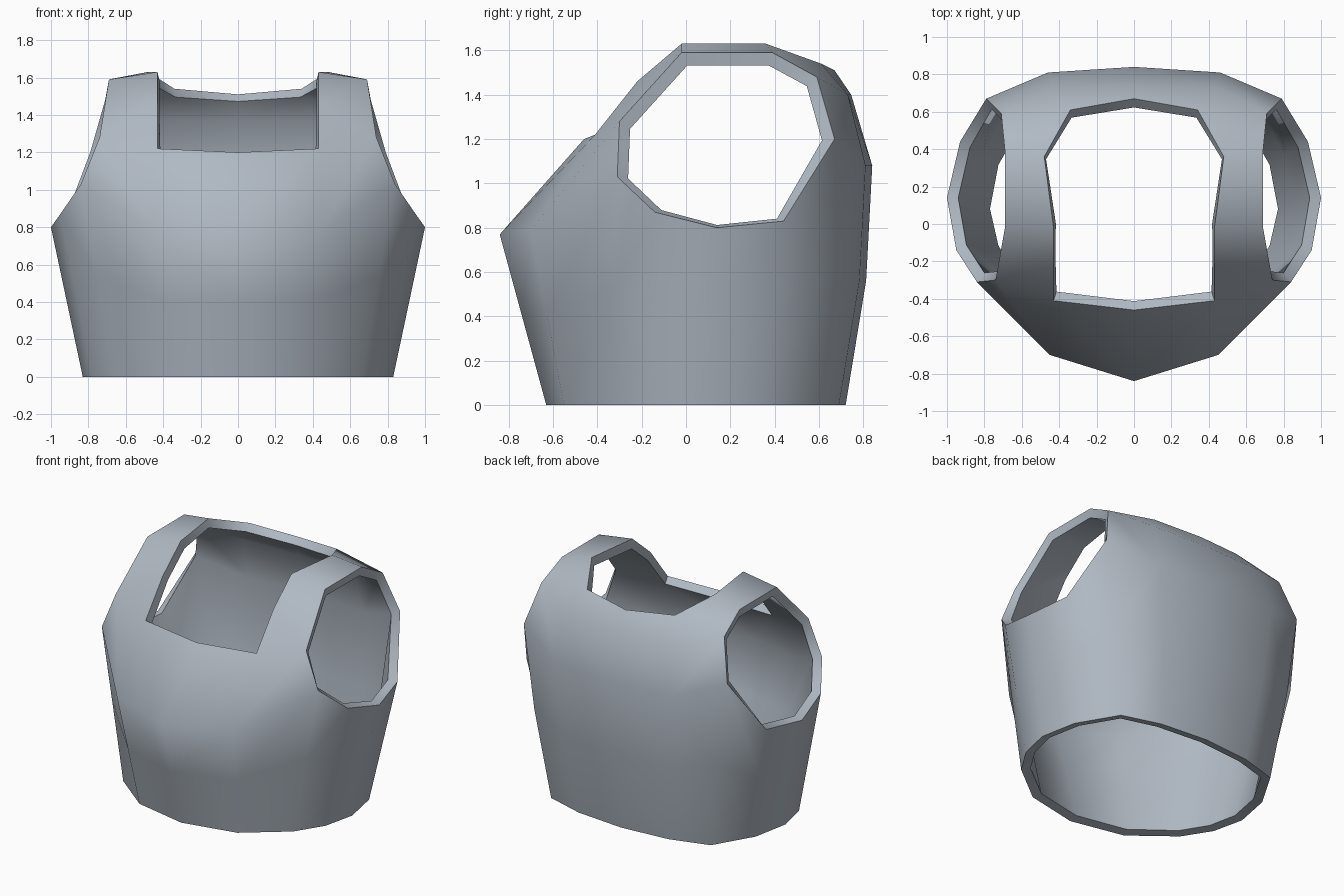
import bpy
import bmesh
from math import radians
from mathutils import Vector

default_cube = bpy.data.objects.get("Cube")
if default_cube:
    bpy.data.objects.remove(default_cube, do_unlink=True)

SHELL_THICKNESS = 0.06
BACK_BULGE = 0.03

# Steel blue-grey material for the whole garment
steel = bpy.data.materials.new("blue_grey")
steel.use_nodes = True
colour = (0.43, 0.48, 0.54, 1)
steel.diffuse_color = colour
steel.node_tree.nodes["Principled BSDF"].inputs["Base Color"].default_value = colour

bm = bmesh.new()


def add_points(points):
    """Add a row of vertices and return them in order."""
    return [bm.verts.new(Vector(point)) for point in points]


def bridge(lower, upper):
    """Join two rows of equal length with quads."""
    for i in range(len(lower) - 1):
        bm.faces.new((lower[i], lower[i + 1], upper[i + 1], upper[i]))


# Waist hem, from front centre round the left side to back centre
hem_outline = [(0, -.63), (.38, -.55), (.66, -.33), (.78, -.14), (.83, .08),
               (.78, .34), (.62, .61), (.35, .69), (0, .72)]
hem = add_points([(x, y, 0) for x, y in hem_outline])

# Widest row: chest, lower armhole edge and upper back
chest = add_points([(0, -.84, .77), (.45, -.7, .79)])
arm_lower = add_points([(.84, -.31, 1.03), (.95, -.14, .87), (1, .14, .8),
                        (.93, .44, .83), (.79, .67, 1.2)])
upper_back = add_points([(.46, .81, 1.08), (0, .84, 1.08)])
girth = chest + arm_lower + upper_back

# Middle row, swelling slightly over the back
middle = []
for low, high in zip(hem, girth):
    point = low.co.lerp(high.co, 0.52)
    if high in upper_back or high == arm_lower[-1]:
        point.y += BACK_BULGE
    middle.append(bm.verts.new(point))
bridge(hem, middle)
bridge(middle, girth)

# Upper armhole edge and neckline, both from front to back
arm_front, arm_top_front, arm_top_back, arm_back = add_points(
    [(.74, -.3, 1.28), (.69, -.02, 1.59), (.69, .39, 1.59), (.71, .59, 1.48)])
neck_centre, neck_corner, strap_front, strap_top, strap_back, nape_side, nape = add_points(
    [(0, -.46, 1.2), (.43, -.41, 1.22), (.43, -.22, 1.46), (.43, -.02, 1.63),
     (.48, .36, 1.63), (.34, .61, 1.54), (0, .67, 1.51)])
yoke_side, yoke_centre = add_points([(.44, .73, 1.4), (0, .745, 1.4)])

# Chest panel, shoulder strap and back yoke
panels = [
    (chest[0], chest[1], neck_corner, neck_centre),
    (chest[1], arm_lower[0], arm_front, neck_corner),
    (neck_corner, arm_front, strap_front),
    (strap_front, arm_front, arm_top_front, strap_top),
    (strap_top, arm_top_front, arm_top_back, strap_back),
    (strap_back, arm_top_back, arm_back, nape_side),
    (nape_side, arm_back, yoke_side),
    (arm_back, arm_lower[-1], upper_back[0], yoke_side),
    (yoke_side, upper_back[0], upper_back[1], yoke_centre),
    (nape_side, yoke_side, yoke_centre, nape),
]
for panel in panels:
    bm.faces.new(panel)

# All windings run the same way, with outward normals
bm.normal_update()
mesh = bpy.data.meshes.new("vest_shell")
bm.to_mesh(mesh)
bm.free()
mesh.materials.append(steel)

vest = bpy.data.objects.new("vest_shell", mesh)
bpy.context.collection.objects.link(vest)
bpy.context.view_layer.objects.active = vest
vest.select_set(True)

# Mirror the half and thicken it inward
mirror = vest.modifiers.new("mirror", "MIRROR")
mirror.use_axis[0] = True
mirror.use_clip = True
solidify = vest.modifiers.new("thickness", "SOLIDIFY")
solidify.thickness = SHELL_THICKNESS
solidify.offset = -1
solidify.use_even_offset = True
for modifier in (mirror, solidify):
    bpy.ops.object.modifier_apply(modifier=modifier.name)

bpy.ops.object.shade_smooth_by_angle(angle=radians(65))
